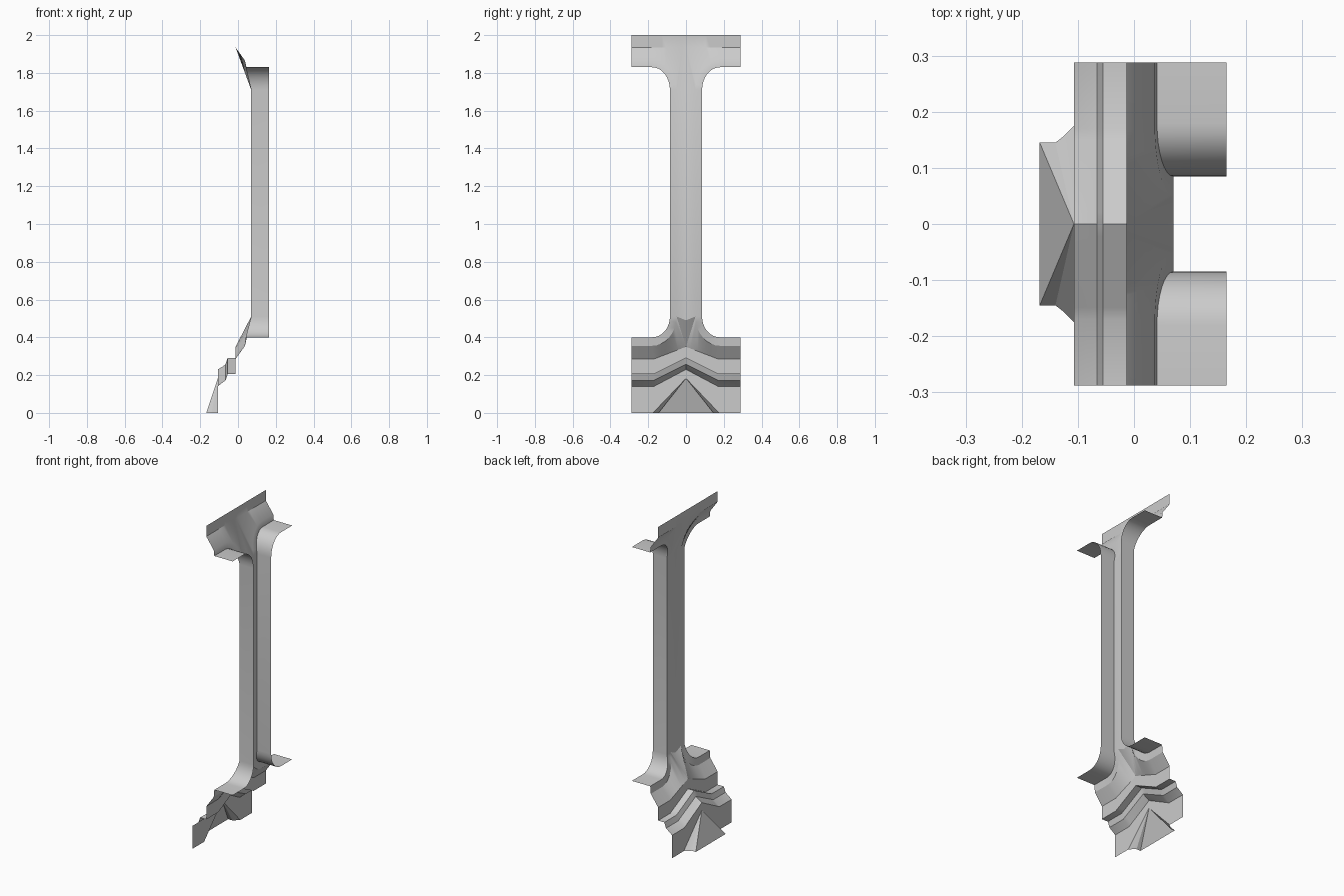
import bpy, bmesh, math

if "Cube" in bpy.data.objects:
    bpy.data.objects.remove(bpy.data.objects["Cube"])

W = 0.2875          # half width
STEPS = 8           # segments per rounded window corner


def build(name, faces):
    """Make a mirrored (about y = 0) open shell from a list of polygons on the +y side."""
    bm = bmesh.new()
    for poly in faces:
        for s in (1, -1):
            pts = poly if s == 1 else poly[::-1]
            bm.faces.new([bm.verts.new((x, y * s, z)) for x, y, z in pts])
    bmesh.ops.remove_doubles(bm, verts=bm.verts, dist=1e-4)
    bmesh.ops.recalc_face_normals(bm, faces=bm.faces)
    if sum(f.normal.x * f.calc_area() for f in bm.faces) > 0:
        bmesh.ops.reverse_faces(bm, faces=bm.faces)
    me = bpy.data.meshes.new(name)
    bm.to_mesh(me)
    bm.free()
    ob = bpy.data.objects.new(name, me)
    bpy.context.collection.objects.link(ob)
    bpy.ops.object.select_all(action='DESELECT')
    ob.select_set(True)
    bpy.context.view_layer.objects.active = ob
    bpy.ops.object.shade_smooth_by_angle(angle=math.radians(30))
    return ob


def bridge(a, b):
    """Quads between two rows of points."""
    return [[a[i], a[i + 1], b[i + 1], b[i]] for i in range(len(a) - 1)]


def corner(z_mid, dz, y_mid, ry, rz, x_edge, x_col):
    """Window edge from the outer side, round the corner, to the mullion."""
    pts = [(x_edge, W, z_mid + dz * rz)]
    for i in range(STEPS + 1):
        a = math.pi / 2 * i / STEPS
        c = math.cos(a)
        pts.append((x_col + (x_edge - x_col) * c,
                    y_mid - ry * math.sin(a), z_mid + dz * rz * c))
    return pts


def chevron(x, z, rise):
    """Row that is level at the side and climbs to a point in the middle."""
    pts = [(x, W, z)]
    for i in range(STEPS + 1):
        k = i / STEPS
        pts.append((x, 0.17 * (1 - k), z + rise * k))
    return pts


# Mullion face, chamfered window edges and deep reveals
lower = chevron(-0.013, 0.285, 0.065)
upper = chevron(-0.013, 1.935, 0)
edge_lo = corner(0.51, -1, 0.18, 0.095, 0.11, 0.041, 0.07)
edge_hi = corner(1.71, 1, 0.18, 0.095, 0.12, 0.041, 0.07)
cham_lo = corner(0.51, -1, 0.18, 0.13, 0.155, 0.037, 0.07)
cham_hi = corner(1.71, 1, 0.18, 0.13, 0.155, 0.037, 0.07)
mid_lo, mid_hi = (0.07, 0, 0.49), (0.07, 0, 1.72)

faces = bridge(lower, cham_lo) + bridge(cham_hi, upper)
faces += [[lower[-1], mid_lo, cham_lo[-1]], [cham_hi[-1], mid_hi, upper[-1]]]
faces.append([cham_lo[-1], mid_lo, mid_hi, cham_hi[-1]])
edge = edge_lo + edge_hi[::-1]
cham = cham_lo + cham_hi[::-1]
faces += bridge(cham, edge)
faces += bridge(edge, [(0.165, y, z) for x, y, z in edge])
# Plain strip above the window heads
faces += bridge(upper, [(x, y, 2.0) for x, y, z in upper])
build("window_mullion", faces)

# Stepped chevron moulding under the sill
profile = [(-0.013, 0.285, 0.065), (-0.013, 0.205, 0.085), (-0.055, 0.205, 0.085),
           (-0.066, 0.172, 0.085), (-0.085, 0.158, 0.085), (-0.107, 0.14, 0.09)]
rows = [chevron(*p) for p in profile]
faces = []
for a, b in zip(rows, rows[1:]):
    faces += bridge(a, b)
build("chevron_moulding", faces)

# Lower wall, open behind the gable
wx = -0.107
apex = (wx, 0, 0.183)
build("lower_wall", [
    [(wx, W, 0), (wx, W, 0.14), (wx, 0.17, 0.14), (wx, 0.175, 0)],
    [(wx, 0.175, 0), (wx, 0.17, 0.14), (wx, 0, 0.23), apex],
])

# Projecting pointed gable with splayed sides
foot = [(-0.168, 0, 0), (-0.168, 0.145, 0), (-0.14, 0.145, 0),
        (-0.126, 0.156, 0), (wx, 0.175, 0)]
build("pointed_gable", [[apex, a, b] for a, b in zip(foot, foot[1:])])
